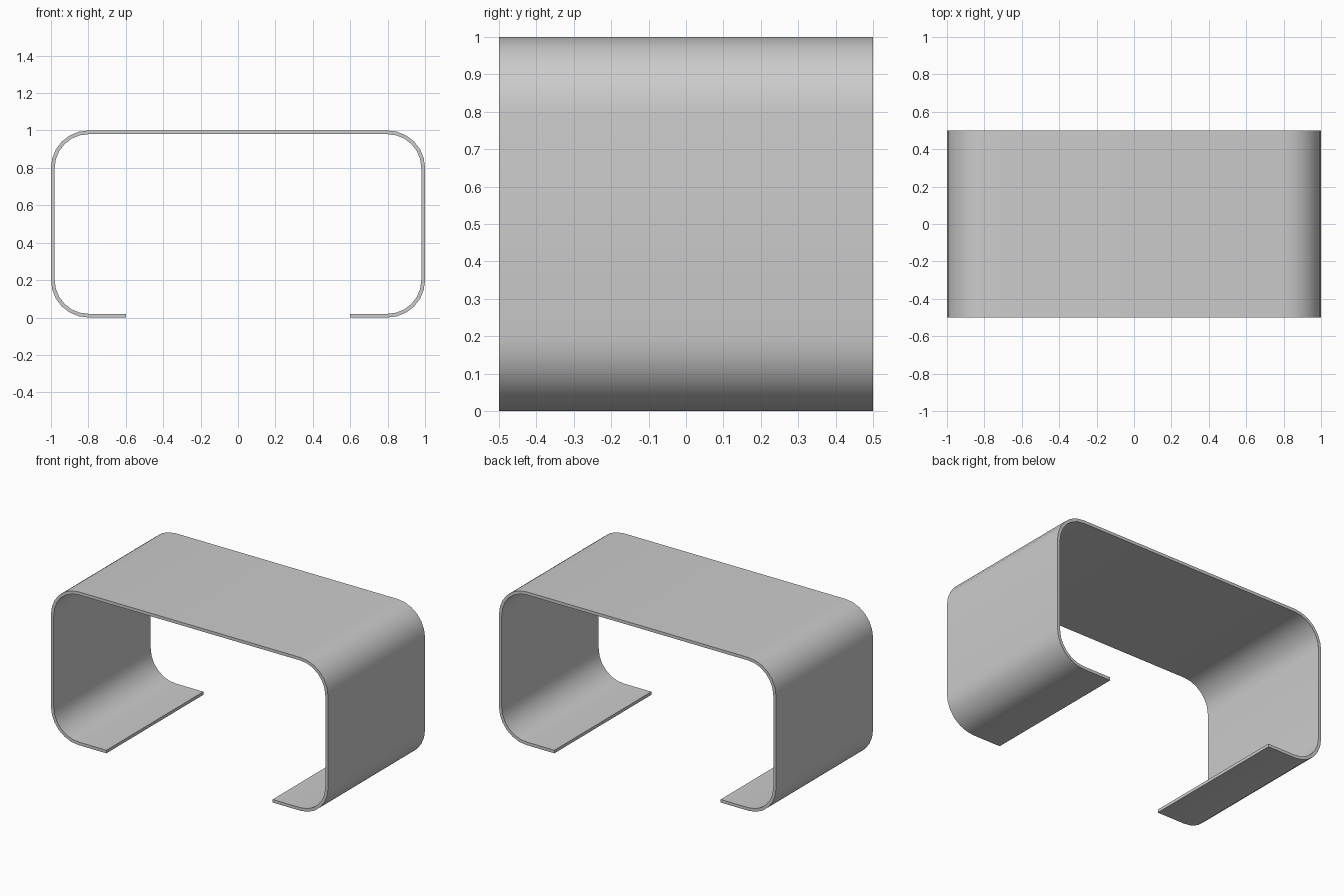
import bpy, bmesh, math

if "Cube" in bpy.data.objects:
    bpy.data.objects.remove(bpy.data.objects["Cube"])

W, H, D = 1.0, 1.0, 0.5      # half width, height, half depth
R, T, LIP, SEG = 0.2, 0.02, 0.6, 6


def profile(inset):
    """Open C-shaped outline from left lip to right lip, inset by the sheet thickness."""
    pts = [(-LIP, inset)]
    corners = [(-W + R, R, 270), (-W + R, H - R, 180), (W - R, H - R, 90), (W - R, R, 0)]
    for cx, cz, start in corners:
        for i in range(SEG + 1):
            a = math.radians(start - 90 * i / SEG)
            pts.append((cx + (R - inset) * math.cos(a), cz + (R - inset) * math.sin(a)))
    return pts + [(LIP, inset)]


# Bent sheet: outer and inner outlines bridged and extruded along y
bm = bmesh.new()
rings = [[bm.verts.new((x, y, z)) for x, z in profile(t)]
         for t, y in ((0, -D), (T, -D), (T, D), (0, D))]
n = len(rings[0])
for k in range(4):
    a, b = rings[k], rings[(k + 1) % 4]
    for i in range(n - 1):
        bm.faces.new((a[i], a[i + 1], b[i + 1], b[i]))
for i in (0, n - 1):
    bm.faces.new([r[i] for r in rings])
bmesh.ops.recalc_face_normals(bm, faces=bm.faces)

mesh = bpy.data.meshes.new("bent_sheet_table")
bm.to_mesh(mesh)
bm.free()
table = bpy.data.objects.new("bent_sheet_table", mesh)
bpy.context.collection.objects.link(table)

# Smooth corners, crisp sheet edges
bpy.context.view_layer.objects.active = table
table.select_set(True)
bpy.ops.object.shade_smooth_by_angle(angle=math.radians(30))
